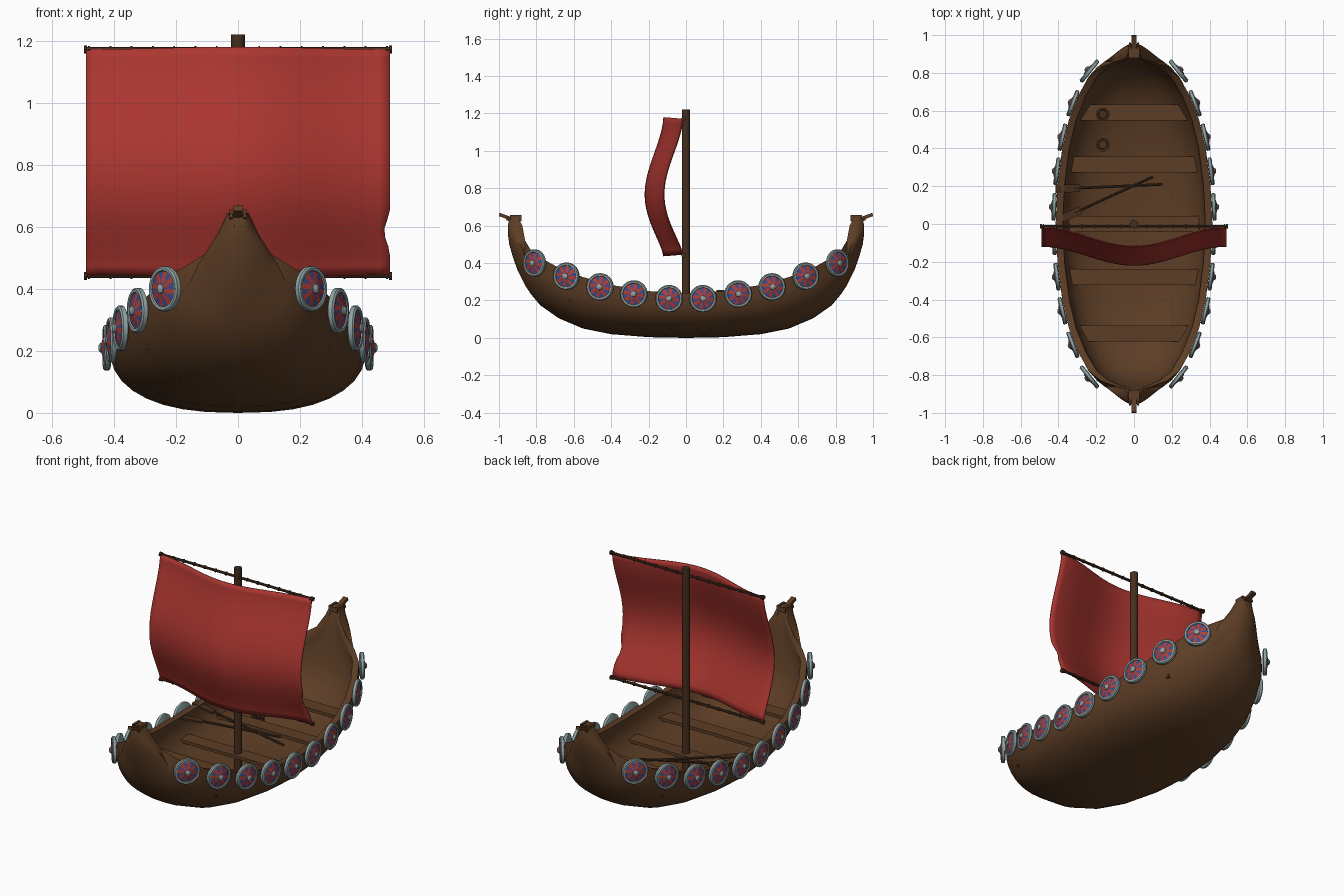
import bpy, bmesh, math
from mathutils import Vector, Matrix

if "Cube" in bpy.data.objects:
    bpy.data.objects.remove(bpy.data.objects["Cube"])


def mat(name, r, g, b):
    lin = lambda c: ((c / 255 + 0.055) / 1.055) ** 2.4 if c > 10 else c / 3294
    m = bpy.data.materials.new(name)
    m.diffuse_color = (lin(r), lin(g), lin(b), 1)
    m.use_nodes = True
    m.node_tree.nodes["Principled BSDF"].inputs["Base Color"].default_value = m.diffuse_color
    return m


WOOD = mat("hull wood", 92, 61, 37)
DARK = mat("dark wood", 70, 46, 29)
SAIL = mat("sail red", 172, 54, 48)
RED = mat("shield red", 176, 62, 52)
BLUE = mat("shield blue", 58, 76, 142)
METAL = mat("shield metal", 142, 162, 162)


def finish(name, bm, mats, smooth=None):
    bmesh.ops.recalc_face_normals(bm, faces=bm.faces[:])
    me = bpy.data.meshes.new(name)
    bm.to_mesh(me)
    bm.free()
    ob = bpy.data.objects.new(name, me)
    bpy.context.collection.objects.link(ob)
    for m in mats:
        me.materials.append(m)
    if smooth:
        bpy.ops.object.select_all(action='DESELECT')
        ob.select_set(True)
        bpy.context.view_layer.objects.active = ob
        bpy.ops.object.shade_smooth_by_angle(angle=math.radians(smooth))
    return ob


def rod(bm, a, b, r1, r2=None, seg=10):
    a, b = Vector(a), Vector(b)
    rot = (b - a).to_track_quat('Z', 'Y').to_matrix().to_4x4()
    bmesh.ops.create_cone(bm, cap_ends=True, segments=seg, radius1=r1, radius2=r1 if r2 is None else r2,
                          depth=(b - a).length, matrix=Matrix.Translation((a + b) / 2) @ rot)


def box(bm, centre, size, rot=Matrix()):
    bmesh.ops.create_cube(bm, size=1, matrix=Matrix.Translation(centre) @ rot @ Matrix.Diagonal((*size, 1)))


def lathe(bm, prof, seg, M, rule=None):
    """Revolve (radius, height) points about local z; rule(ring, segment) -> material index."""
    rings = [[bm.verts.new(M @ Vector((r * math.cos(2 * math.pi * k / seg), r * math.sin(2 * math.pi * k / seg), h)))
              for k in range(seg)] for r, h in prof]
    for i in range(len(rings) - 1):
        for k in range(seg):
            j = (k + 1) % seg
            f = bm.faces.new((rings[i][k], rings[i][j], rings[i + 1][j], rings[i + 1][k]))
            if rule:
                f.material_index = rule(i, k)
    bm.faces.new(rings[0])
    bm.faces.new(rings[-1])


# Hull stations: y, keel z, rim z, widest half width, rim half width, inner floor z, inner half width
ROWS = [
    (0, 0, .24, .42, .415, .045, .378), (.2, .004, .25, .41, .405, .05, .368),
    (.4, .02, .283, .385, .38, .065, .343), (.55, .05, .325, .35, .345, .095, .307),
    (.68, .105, .375, .30, .295, .15, .255), (.78, .175, .43, .25, .238, .22, .195),
    (.83, .235, .47, .21, .175, .32, .13), (.86, .28, .52, .175, .095, .47, .055),
    (.875, .31, .60, .15, .045, .58, .02), (.9, .36, .645, .115, .034, .64, .02),
    (.925, .43, .645, .08, .03, .64, .015), (.945, .5, .635, .045, .028, .63, .014),
    (.953, .56, .6, .022, .022, .598, .012)]


def station(y):
    y = abs(y)
    for a, b in zip(ROWS, ROWS[1:]):
        if y <= b[0]:
            t = (y - a[0]) / (b[0] - a[0])
            return [p + (q - p) * t for p, q in zip(a, b)]
    return list(ROWS[-1])


def half_section(wm, wt, zb, zt, n=9):
    pts = []
    for i in range(n + 1):
        x = math.sin(math.pi / 2 * i / n) ** .8
        z = 1 - max(0, math.cos(math.pi / 2 * i / n)) ** .8
        s = min(1, max(0, (z - .45) / .55))
        s = s * s * (3 - 2 * s)
        pts.append((x * (wm + (wt - wm) * s), zb + (zt - zb) * z))
    return pts


bm = bmesh.new()
loops = []
for row in [(-r[0], *r[1:]) for r in ROWS[:0:-1]] + ROWS:
    y, zk, zt, wm, wt, zi, wi = row
    o, n = half_section(wm, wt, zk, zt), half_section(wi, wi, zi, zt)
    ring = [(-x, z) for x, z in o[:0:-1]] + o + n[::-1] + [(-x, z) for x, z in n[1:]]
    loops.append([bm.verts.new((x, y, z)) for x, z in ring])
for a, b in zip(loops, loops[1:]):
    for i in range(len(a)):
        j = (i + 1) % len(a)
        bm.faces.new((a[i], a[j], b[j], b[i]))
bm.faces.new(loops[0])
bm.faces.new(loops[-1])
finish("hull", bm, [WOOD], 40)

# Carved heads on both stems
bm = bmesh.new()
for s in (-1, 1):
    box(bm, (0, s * .905, .637), (.05, .05, .03))
    tilt = Matrix.Rotation(s * math.radians(20), 4, 'X')
    box(bm, (0, s * .963, .647), (.028, .075, .018), tilt)
    for x in (-.022, .022):
        box(bm, (x, s * .91, .645), (.014, .06, .022))
        box(bm, (x, s * .945, .632), (.01, .03, .016), tilt)
finish("stem_heads", bm, [WOOD])

# Rowing benches across the hull
bm = bmesh.new()
for y, z in ((-.58, .2), (-.28, .155), (0, .13), (.315, .155), (.59, .2)):
    w = station(y)[6] * 1.99
    box(bm, (0, y, z), (w, .085, .018))
finish("benches", bm, [WOOD])

# Mast with foot
bm = bmesh.new()
rod(bm, (0, 0, .03), (0, 0, 1.22), .022, seg=12)
finish("mast", bm, [DARK], 40)

# Yards with rope ties and end knobs
bm = bmesh.new()
for z in (1.172, .442):
    rod(bm, (-.495, -.012, z), (.495, -.012, z), .0075, seg=8)
    for i in range(15):
        x = -.48 + .96 * i / 14
        rod(bm, (x - .003, -.012, z), (x + .003, -.012, z), .011, seg=8)
    for x in (-.492, .492):
        rod(bm, (x - .005, -.012, z), (x + .005, -.012, z), .013, seg=8)
finish("yards", bm, [DARK])

# Billowing sail with a small tear on one edge
bm = bmesh.new()
NX, NZ = 28, 24
grid = []
for i in range(NZ + 1):
    v = i / NZ
    z = .445 + .727 * v
    row = []
    for k in range(NX + 1):
        x = -.49 + .98 * k / NX
        c = .5 * (1 + math.cos(math.pi * x / .49))
        belly = math.sin(math.pi * v ** .85) ** 1.6
        if k == NX:
            x -= .022 * max(0, 1 - abs(z - .585) / .065)
        row.append(bm.verts.new((x, -.018 - .1 * belly - .1 * c, z + .008 * c * (2 * v - 1) ** 3)))
    grid.append(row)
for a, b in zip(grid, grid[1:]):
    for k in range(NX):
        bm.faces.new((a[k], a[k + 1], b[k + 1], b[k]))
sail = finish("sail", bm, [SAIL], 60)
mod = sail.modifiers.new("cloth", 'SOLIDIFY')
mod.thickness = .006
mod.offset = 0

# Shields hung along both sides: metal rim and boss, red and blue wedges
PROFILE = [(.066, -.012), (.073, -.008), (.073, .006), (.068, .011), (.059, .01), (.057, .006),
           (.036, .011), (.016, .017), (.015, .021), (.008, .026), (.002, .027)]


def wedge(i, k):
    if 5 <= i <= 6:
        return 1 + (k // 2 + (i == 6 and k % 4 == 1)) % 2
    return 0


bm = bmesh.new()
for y, z in ((.09, .21), (.278, .235), (.458, .273), (.637, .33), (.805, .4)):
    w = station(y)[3]
    slope = (station(y + .03)[3] - station(y - .03)[3]) / .06
    for sx in (-1, 1):
        for sy in (-1, 1):
            nrm = Vector((sx, -sy * slope, 0)).normalized()
            pos = Vector((sx * w, sy * y, z)) + nrm * .008
            M = Matrix.Translation(pos) @ nrm.to_track_quat('Z', 'Y').to_matrix().to_4x4()
            lathe(bm, PROFILE, 32, M, wedge)
finish("shields", bm, [METAL, BLUE, RED], 30)

# Two oars lying inside, blades on the rail
bm = bmesh.new()
for a, b in (((-.415, .185, .25), (.15, .21, .14)), ((-.4, .02, .235), (.1, .25, .16))):
    a, b = Vector(a), Vector(b)
    d = (b - a).normalized()
    rod(bm, a + d * .1, b, .007, seg=8)
    rot = d.to_track_quat('X', 'Z').to_matrix().to_4x4()
    box(bm, a + d * .065, (.13, .042, .01), rot)
finish("oars", bm, [DARK])

# Small open buckets
bm = bmesh.new()
for y, z0, z1 in ((.42, .07, .15), (.58, .2, .25)):
    h = z1 - z0
    lathe(bm, [(.03, 0), (.037, h), (.025, h), (.022, .012)], 10, Matrix.Translation((-.165, y, z0)))
finish("buckets", bm, [DARK])
